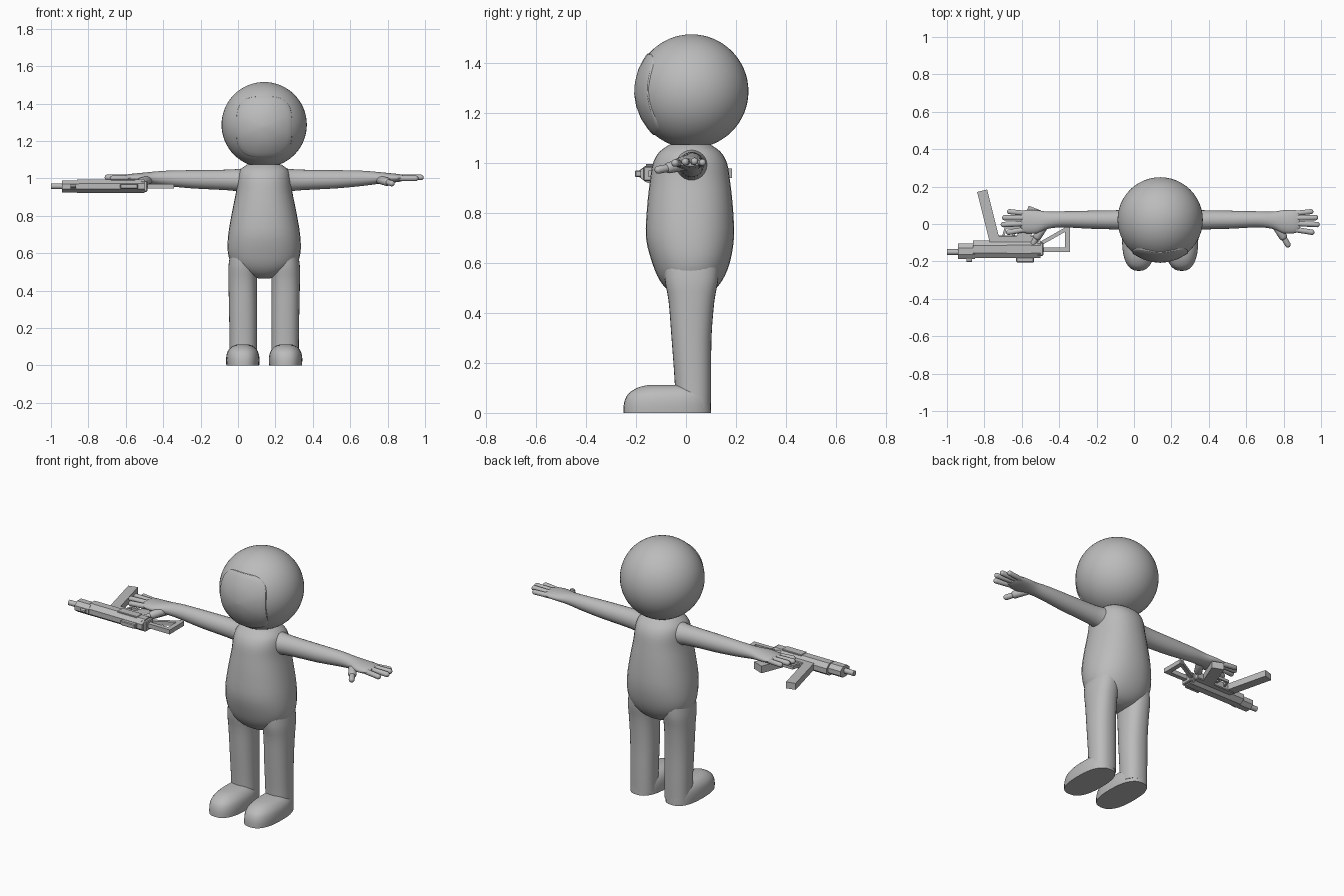
import bpy, bmesh, math
from mathutils import Vector, Matrix

if "Cube" in bpy.data.objects:
    bpy.data.objects.remove(bpy.data.objects["Cube"])

CX = 0.14  # symmetry plane of the figure

grey = bpy.data.materials.new("plain grey")
grey.diffuse_color = (0.5, 0.5, 0.5, 1)
grey.use_nodes = True
grey.node_tree.nodes["Principled BSDF"].inputs["Base Color"].default_value = grey.diffuse_color


def finish(name, bm, angle=40):
    bmesh.ops.recalc_face_normals(bm, faces=bm.faces)
    me = bpy.data.meshes.new(name)
    bm.to_mesh(me)
    bm.free()
    me.materials.append(grey)
    ob = bpy.data.objects.new(name, me)
    bpy.context.collection.objects.link(ob)
    bpy.ops.object.select_all(action='DESELECT')
    ob.select_set(True)
    bpy.context.view_layer.objects.active = ob
    bpy.ops.object.shade_smooth_by_angle(angle=math.radians(angle))
    return ob


def mirrored(name, bm):
    """Make a part and its twin across the body's middle plane."""
    twin = bm.copy()
    for v in twin.verts:
        v.co.x = 2 * CX - v.co.x
    finish("left_" + name, bm)
    finish("right_" + name, twin)


def smooth_rings(rings, steps):
    """Catmull-Rom interpolation between cross-sections."""
    out = []
    for i in range(len(rings) - 1):
        quad = [rings[max(0, min(len(rings) - 1, i + k))] for k in (-1, 0, 1, 2)]
        for s in range(steps):
            t = s / steps
            out.append([0.5 * (2 * b + (c - a) * t + (2*a - 5*b + 4*c - d) * t*t
                               + (3*b - a - 3*c + d) * t**3) for a, b, c, d in zip(*quad)])
    return out + [rings[-1]]


def loft(rings, axis='z', power=2.0, sides=32, steps=3):
    """Rings are (position, centre 1, centre 2, radius 1, radius 2)."""
    bm = bmesh.new()
    loops = []
    for p, c1, c2, r1, r2 in smooth_rings(rings, steps):
        loop = []
        for i in range(sides):
            a = 2 * math.pi * i / sides
            u, w = math.cos(a), math.sin(a)
            u = c1 + r1 * math.copysign(abs(u) ** (2 / power), u)
            w = c2 + r2 * math.copysign(abs(w) ** (2 / power), w)
            loop.append(bm.verts.new((u, w, p) if axis == 'z' else (p, u, w)))
        loops.append(loop)
    for a, b in zip(loops, loops[1:]):
        for i in range(sides):
            j = (i + 1) % sides
            bm.faces.new((a[i], a[j], b[j], b[i]))
    bm.faces.new(loops[0])
    bm.faces.new(loops[-1])
    return bm


def capsule(bm, p, q, r):
    p, q = Vector(p), Vector(q)
    d = q - p
    vs = bmesh.ops.create_uvsphere(bm, u_segments=14, v_segments=9, radius=r)['verts']
    rot = d.to_track_quat('Z', 'Y')
    for v in vs:
        top = v.co.z > 0
        v.co = rot @ v.co + (q if top else p)


def box(name, x, y, z, bevel=0.004):
    bm = bmesh.new()
    bmesh.ops.create_cube(bm, size=1)
    for v in bm.verts:
        v.co = [r[0] + (c + 0.5) * (r[1] - r[0]) for c, r in zip(v.co, (x, y, z))]
    if bevel:
        bmesh.ops.bevel(bm, geom=bm.edges[:], offset=bevel, segments=1, affect='EDGES')
    return finish(name, bm, 20)


def bar(name, p, q, width, z0, z1):
    """Flat bar between two points in plan."""
    p, q = Vector(p), Vector(q)
    n = Vector((-(q - p).y, (q - p).x)).normalized() * width / 2
    bm = bmesh.new()
    low = [bm.verts.new((c.x, c.y, z0)) for c in (p + n, p - n, q - n, q + n)]
    high = [bm.verts.new((v.co.x, v.co.y, z1)) for v in low]
    bm.faces.new(low)
    bm.faces.new(high)
    for i in range(4):
        j = (i + 1) % 4
        bm.faces.new((low[i], low[j], high[j], high[i]))
    return finish(name, bm, 20)


def rod(name, x0, x1, y, z, r1, r2, sides):
    """Prism along x with flat sides facing the axes."""
    bm = bmesh.new()
    bmesh.ops.create_cone(bm, cap_ends=True, segments=sides, radius1=1, radius2=1, depth=1)
    k = 1 / math.cos(math.pi / sides)
    turn = Matrix.Rotation(math.pi / sides, 3, 'Z')
    for v in bm.verts:
        c = turn @ v.co
        v.co = ((x0 + x1) / 2 + c.z * (x1 - x0), y + c.x * r1 * k, z + c.y * r2 * k)
    return finish(name, bm, 32)


# Helmet: a plain sphere
HEAD = Vector((CX, 0.022, 1.287))
bm = bmesh.new()
bmesh.ops.create_uvsphere(bm, u_segments=48, v_segments=32, radius=0.228)
bmesh.ops.translate(bm, vec=HEAD, verts=bm.verts)
finish("helmet", bm)

# Visor: rounded square patch hugging the helmet, with a low rim
bm = bmesh.new()
N = 48
loops = []
for s, rad in ((0.02, 0.2295), (0.3, 0.2295), (0.6, 0.23), (0.85, 0.231),
               (0.96, 0.2325), (0.99, 0.2315), (1.0, 0.224)):
    loop = []
    for i in range(N):
        a = 2 * math.pi * i / N
        c, d = math.cos(a), math.sin(a)
        x = s * 0.15 * math.copysign(abs(c) ** 0.62, c)
        z = s * 0.164 * math.copysign(abs(d) ** 0.62, d) - 0.012
        loop.append(bm.verts.new(HEAD + Vector((x, -math.sqrt(rad**2 - x*x - z*z), z))))
    loops.append(loop)
for a, b in zip(loops, loops[1:]):
    for i in range(N):
        bm.faces.new((a[i], a[(i + 1) % N], b[(i + 1) % N], b[i]))
bm.faces.new(loops[0])
finish("visor", bm, 30)

# Torso: pear shape, closing under the belly
finish("torso", loft([
    (0.465, CX, 0.02, 0.03, 0.04), (0.485, CX, 0.02, 0.10, 0.085),
    (0.53, CX, 0.02, 0.165, 0.125), (0.60, CX, 0.02, 0.194, 0.155),
    (0.70, CX, 0.016, 0.192, 0.176), (0.82, CX, 0.016, 0.172, 0.172),
    (0.93, CX, 0.016, 0.150, 0.160), (1.00, CX, 0.016, 0.143, 0.148),
    (1.045, CX, 0.016, 0.128, 0.122), (1.075, CX, 0.016, 0.09, 0.08)], power=2.2))

# Legs
mirrored("leg", loft([
    (0.02, 0.252, 0.028, 0.073, 0.072), (0.12, 0.252, 0.028, 0.073, 0.073),
    (0.30, 0.253, 0.022, 0.075, 0.080), (0.45, 0.255, 0.022, 0.076, 0.092),
    (0.54, 0.252, 0.022, 0.078, 0.108), (0.66, 0.235, 0.022, 0.075, 0.11)], power=2.3))

# Shoes: flat sole, domed top
mirrored("shoe", loft([
    (0.0, 0.2545, -0.075, 0.088, 0.176), (0.04, 0.2545, -0.074, 0.089, 0.174),
    (0.075, 0.2545, -0.068, 0.081, 0.164), (0.10, 0.2545, -0.055, 0.060, 0.140),
    (0.111, 0.2545, -0.05, 0.034, 0.105)], power=2.5))

# Arms run into flattened palms
mirrored("arm", loft([
    (0.20, 0.022, 0.985, 0.085, 0.075), (0.28, 0.022, 0.990, 0.060, 0.060),
    (0.36, 0.022, 0.992, 0.052, 0.054), (0.52, 0.023, 0.995, 0.048, 0.049),
    (0.66, 0.025, 1.000, 0.043, 0.041), (0.74, 0.020, 1.002, 0.046, 0.033),
    (0.80, 0.012, 1.002, 0.062, 0.027), (0.86, 0.013, 1.002, 0.062, 0.021),
    (0.885, 0.015, 1.002, 0.050, 0.014)], axis='x', sides=24))

# Fingers and thumb
bm = bmesh.new()
for p, q, r in (((0.84, 0.055, 1.0), (0.945, 0.066, 1.002), 0.014),
                ((0.84, 0.032, 1.005), (0.970, 0.034, 1.007), 0.015),
                ((0.84, 0.004, 1.005), (0.978, -0.003, 1.005), 0.015),
                ((0.84, -0.026, 1.0), (0.950, -0.044, 1.0), 0.015),
                ((0.76, -0.010, 0.992), (0.795, -0.065, 0.982), 0.023),
                ((0.79, -0.055, 0.983), (0.822, -0.110, 0.973), 0.016)):
    capsule(bm, p, q, r)
mirrored("fingers", bm)

# Blaster lying on its side beside the hand: barrel, receiver, muzzle collar
rod("barrel", -1.0, -0.90, -0.150, 0.958, 0.015, 0.015, 12)
rod("muzzle_collar", -0.94, -0.85, -0.145, 0.957, 0.042, 0.032, 8)
rod("receiver", -0.86, -0.50, -0.135, 0.957, 0.048, 0.036, 8)
box("lower_receiver", (-0.77, -0.51), (-0.12, -0.062), (0.936, 0.978))
box("rear_cap", (-0.52, -0.485), (-0.17, -0.10), (0.928, 0.986))
rod("front_sight", -0.895, -0.865, -0.186, 0.957, 0.016, 0.010, 10)
box("rear_sight", (-0.63, -0.535), (-0.205, -0.15), (0.944, 0.971))
box("side_plate", (-0.68, -0.55), (-0.16, -0.11), (0.985, 0.997), 0.002)

# Magazine, grip and trigger guard
bar("magazine", (-0.745, -0.09), (-0.812, 0.178), 0.055, 0.940, 0.978)
bar("grip", (-0.595, -0.08), (-0.530, 0.085), 0.070, 0.936, 0.978)
bar("trigger_guard_front", (-0.70, -0.07), (-0.685, -0.015), 0.012, 0.95, 0.966)
bar("trigger_guard_base", (-0.69, -0.018), (-0.57, -0.018), 0.012, 0.95, 0.966)
bar("trigger", (-0.645, -0.07), (-0.638, -0.03), 0.012, 0.953, 0.963)

# Folding stock: rod and butt bar
bar("stock_rod", (-0.50, -0.138), (-0.342, -0.138), 0.026, 0.945, 0.971)
bar("stock_butt", (-0.356, -0.15), (-0.356, -0.015), 0.028, 0.945, 0.971)
bar("stock_brace", (-0.350, -0.02), (-0.500, -0.105), 0.020, 0.947, 0.969)
